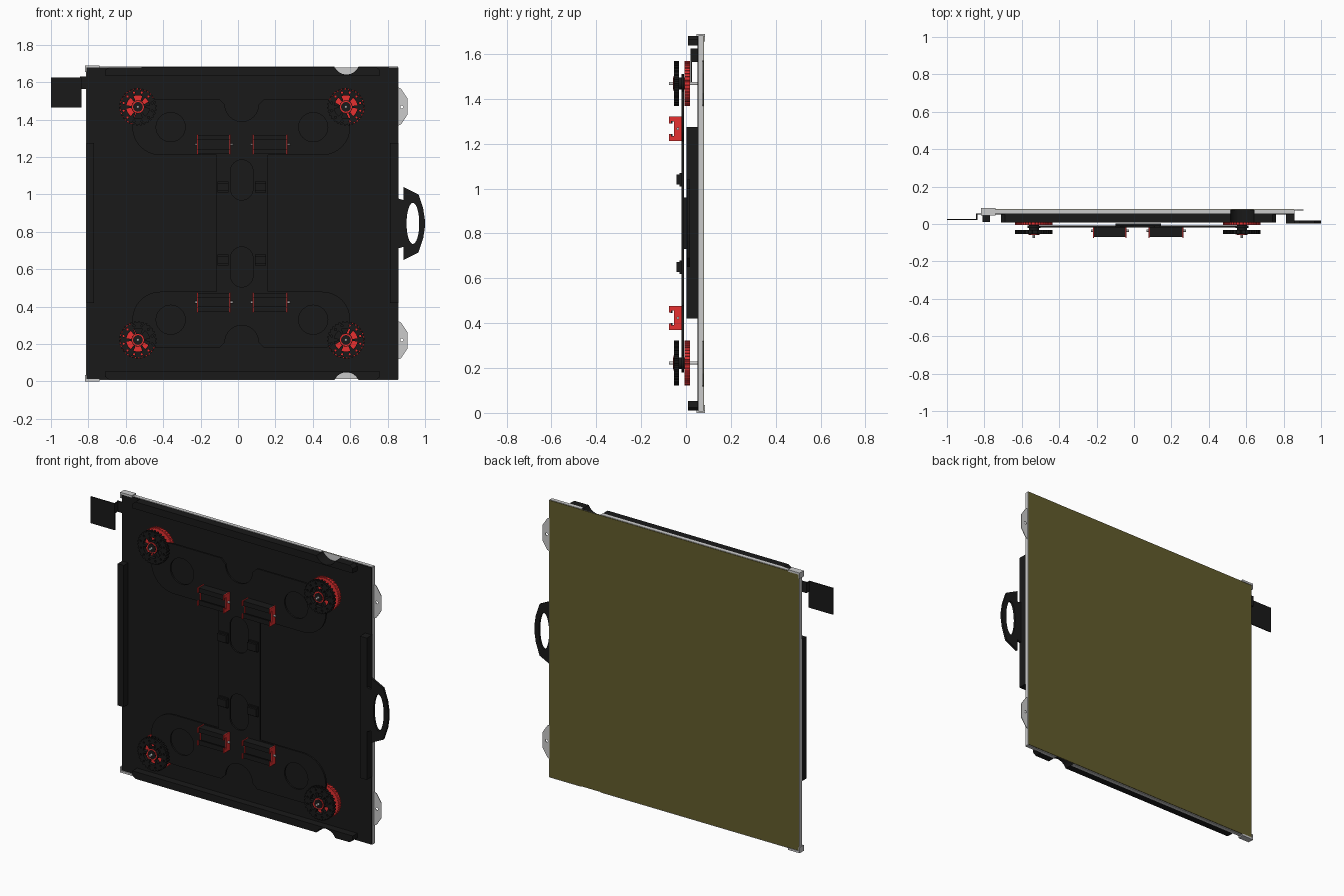
import bpy
from math import sin, cos, radians, pi
from mathutils import Matrix

if "Cube" in bpy.data.objects:
    bpy.data.objects.remove(bpy.data.objects["Cube"])


def material(name, rgb):
    m = bpy.data.materials.new(name)
    m.diffuse_color = (*rgb, 1)
    m.use_nodes = True
    m.node_tree.nodes["Principled BSDF"].inputs["Base Color"].default_value = m.diffuse_color
    return m


BLACK = material("black", (0.01, 0.01, 0.01))
RED = material("red", (0.8, 0.03, 0.03))
OLIVE = material("olive", (0.125, 0.108, 0.025))
GREY = None
MID = 0.845  # height of the horizontal symmetry line


def flip(pts):
    return [(x, 2 * MID - z) for x, z in reversed(pts)]


def arc(cx, cz, r, a0, a1, n=16, rz=None):
    rz = rz or r
    return [(cx + r * cos(radians(a0 + (a1 - a0) * i / n)),
             cz + rz * sin(radians(a0 + (a1 - a0) * i / n))) for i in range(n + 1)]


def ring(cx, cz, r, n=32, rz=None):
    return arc(cx, cz, r, 0, 360, n, rz)[:-1]


def slot(cx, z0, z1, r):
    return arc(cx, z1 - r, r, 0, 180) + arc(cx, z0 + r, r, 180, 360)


def extrude(name, loops, a, b, mat, axis="y"):
    """Filled outline (with holes) extruded from a to b along y, or along x for (y, z) outlines."""
    cu = bpy.data.curves.new(name, "CURVE")
    cu.dimensions, cu.fill_mode, cu.extrude = "2D", "BOTH", abs(b - a) / 2
    for pts in loops:
        s = cu.splines.new("POLY")
        s.points.add(len(pts) - 1)
        for p, (u, v) in zip(s.points, pts):
            p.co = (u, v, 0, 1)
        s.use_cyclic_u = True
    ob = bpy.data.objects.new(name, cu)
    bpy.context.collection.objects.link(ob)
    bpy.ops.object.select_all(action="DESELECT")
    ob.select_set(True)
    bpy.context.view_layer.objects.active = ob
    bpy.ops.object.convert(target="MESH")
    ob = bpy.context.object
    mid = (a + b) / 2
    if axis == "y":
        ob.data.transform(Matrix.Translation((0, mid, 0)) @ Matrix.Rotation(pi / 2, 4, "X"))
    else:
        ob.data.transform(Matrix(((0, 0, 1, mid), (1, 0, 0, 0), (0, 1, 0, 0), (0, 0, 0, 1))))
    ob.data.materials.clear()
    if mat:
        ob.data.materials.append(mat)
    return ob


def box(name, x0, x1, y0, y1, z0, z1, mat):
    return extrude(name, [[(x0, z0), (x1, z0), (x1, z1), (x0, z1)]], y0, y1, mat)


# door panel: notched black core, grey sheet and olive back skin
notch = arc(0.58, 1.711, 0.07, 206, 334)
top_edge = [(-0.81, 1.68)] + notch + [(0.855, 1.68)]
extrude("panel_core", [top_edge + flip(top_edge)], 0.052, 0.074, BLACK)
box("backing_sheet", -0.81, 0.855, 0.074, 0.078, 0.012, 1.68, GREY)
box("back_skin", -0.81, 0.855, 0.078, 0.081, 0.012, 1.68, OLIVE)

# grey rim around the panel, open at the notches
for n, z in (("top", 1.68), ("bottom", 0.007)):
    box(n + "_rim_long", -0.81, 0.515, 0.056, 0.078, z, z + 0.003, GREY)
    box(n + "_rim_short", 0.645, 0.855, 0.056, 0.078, z, z + 0.003, GREY)
box("left_rim", -0.813, -0.81, 0.056, 0.078, 0.01, 1.68, GREY)
box("right_rim", 0.855, 0.858, 0.056, 0.078, 0.01, 1.68, GREY)

# corner caps on the left side
for n, s in (("top", 1), ("bottom", -1)):
    L = [(-0.818, 1.655), (-0.81, 1.655), (-0.81, 1.678), (-0.74, 1.678), (-0.74, 1.69), (-0.818, 1.69)]
    extrude(n + "_corner_cap", [L if s > 0 else flip(L)], 0.046, 0.085, GREY)

# notched edge bars along top and bottom
bar = [(-0.71, 1.637), (-0.71, 1.665), (-0.69, 1.68)] + notch + [(0.74, 1.68), (0.76, 1.665), (0.76, 1.637)]
extrude("top_bar", [bar], 0.008, 0.052, BLACK)
extrude("bottom_bar", [flip(bar)], 0.008, 0.052, BLACK)

# side bars
box("left_bar", -0.81, -0.77, 0.01, 0.052, 0.42, 1.275, BLACK)
box("right_bar", 0.812, 0.858, 0.002, 0.056, 0.42, 1.275, BLACK)

# hinge tabs with a screw hole
tab = [(0.85, 1.575), (0.872, 1.565), (0.905, 1.515), (0.905, 1.425), (0.872, 1.375), (0.85, 1.365)]
hole = ring(0.876, 1.468, 0.008, 12)
extrude("upper_tab", [tab, hole], 0.073, 0.077, GREY)
extrude("lower_tab", [flip(tab), flip(hole)], 0.073, 0.077, GREY)

# pull handle with an oval hole
half = [(0.85, 0.98), (0.885, 0.97), (0.885, 1.04), (0.965, 1.0), (0.99, 0.925), (1.0, 0.86)]
extrude("pull_handle", [half + flip(half), ring(0.935, MID, 0.034, 32, 0.11)], 0.004, 0.018, BLACK)

# bent flag plate at the upper left
box("flag_plate", -1.0, -0.838, 0.021, 0.027, 1.465, 1.625, BLACK)
box("flag_riser", -0.844, -0.838, 0.021, 0.057, 1.565, 1.625, BLACK)
box("flag_arm", -0.844, -0.80, 0.051, 0.057, 1.565, 1.63, BLACK)

# mechanism plate: two rounded lobed beams joined by a web
upper = ([(-0.115, 1.21)] + arc(-0.415, 1.36, 0.15, 270, 90) + [(-0.10, 1.51)]
         + arc(0.02, 1.48, 0.09, 180, 360) + [(0.14, 1.51)]
         + arc(0.45, 1.36, 0.15, 90, -90) + [(0.16, 1.21)])
holes = [ring(-0.36, 1.36, 0.078), ring(0.402, 1.36, 0.078), slot(0.02, 0.97, 1.185, 0.06)]
extrude("mechanism_plate", [upper + flip(upper)] + holes + [flip(h) for h in holes], -0.02, -0.009, BLACK)
box("web_stiffener", -0.10, 0.145, -0.01, 0.002, 0.73, 0.96, BLACK)

# small clips on the web
for z in (1.04, 2 * MID - 1.04):
    for x in (-0.08, 0.12):
        c = [(-0.042, z - 0.022), (-0.03, z - 0.022), (-0.03, z - 0.03), (-0.018, z - 0.03),
             (-0.018, z + 0.03), (-0.03, z + 0.03), (-0.03, z + 0.022), (-0.042, z + 0.022)]
        extrude("web_clip", [c], x - 0.03, x + 0.03, BLACK, "x")


def gear(cx, cz, r, teeth, depth):
    pts = []
    for i in range(teeth):
        for f, rr in ((0, r), (0.45, r), (0.55, r - depth), (0.95, r - depth)):
            a = 2 * pi * (i + f) / teeth
            pts.append((cx + rr * cos(a), cz + rr * sin(a)))
    return pts


# toothed wheels, red discs and axles at the four corners
for x in (-0.535, 0.577):
    for z in (1.468, 2 * MID - 1.468):
        windows = [arc(x, z, 0.062, a + 8, a + 52, 6) + arc(x, z, 0.034, a + 52, a + 8, 6)
                   for a in range(0, 360, 60)]
        dots = [ring(x + 0.079 * cos(radians(a)), z + 0.079 * sin(radians(a)), 0.006, 8)
                for a in range(15, 360, 30)]
        extrude("black_wheel", [gear(x, z, 0.1, 30, 0.007)] + windows + dots, -0.053, -0.031, BLACK)
        extrude("red_wheel_insert", [ring(x, z, 0.033, 24)], -0.056, -0.036, RED)
        extrude("wheel_boss", [ring(x, z, 0.026, 24)], -0.058, -0.005, BLACK)
        extrude("wheel_mount", [ring(x, z, 0.035, 24)], -0.0205, -0.0085, BLACK)
        extrude("red_disc", [gear(x, z, 0.1, 40, 0.004)], -0.006, 0.018, RED)
        extrude("axle", [ring(x, z, 0.007, 12)], -0.076, 0.054, GREY)

# latch blocks: notched black bodies with red end plates and a pin
for n, zc, s in (("upper", 1.267, 1), ("lower", 2 * MID - 1.267, -1)):
    prof = [(y, zc + dz) for y, dz in (
        (-0.018, -0.054), (-0.076, -0.054), (-0.076, -0.024), (-0.066, -0.024), (-0.066, -0.034),
        (-0.054, -0.034), (-0.054, 0.034), (-0.066, 0.034), (-0.066, 0.024), (-0.076, 0.024),
        (-0.076, 0.054), (-0.018, 0.054))]
    core = [(-0.018 + (y + 0.018) * 0.88, zc + (z - zc) * 0.95) for y, z in prof]
    for x0, x1 in ((-0.219, -0.04), (0.078, 0.265)):
        extrude(n + "_latch_body", [core], x0 + 0.005, x1 - 0.005, BLACK, "x")
        for a in (x0, x1 - 0.006):
            extrude(n + "_latch_end", [prof], a, a + 0.006, RED, "x")
        extrude(n + "_latch_pin", [ring(-0.036, zc, 0.006, 12)], x0 - 0.012, x1 + 0.012, GREY, "x")

# smooth the curved walls while keeping edges sharp
bpy.ops.object.select_all(action="SELECT")
bpy.ops.object.shade_smooth_by_angle(angle=radians(30))
